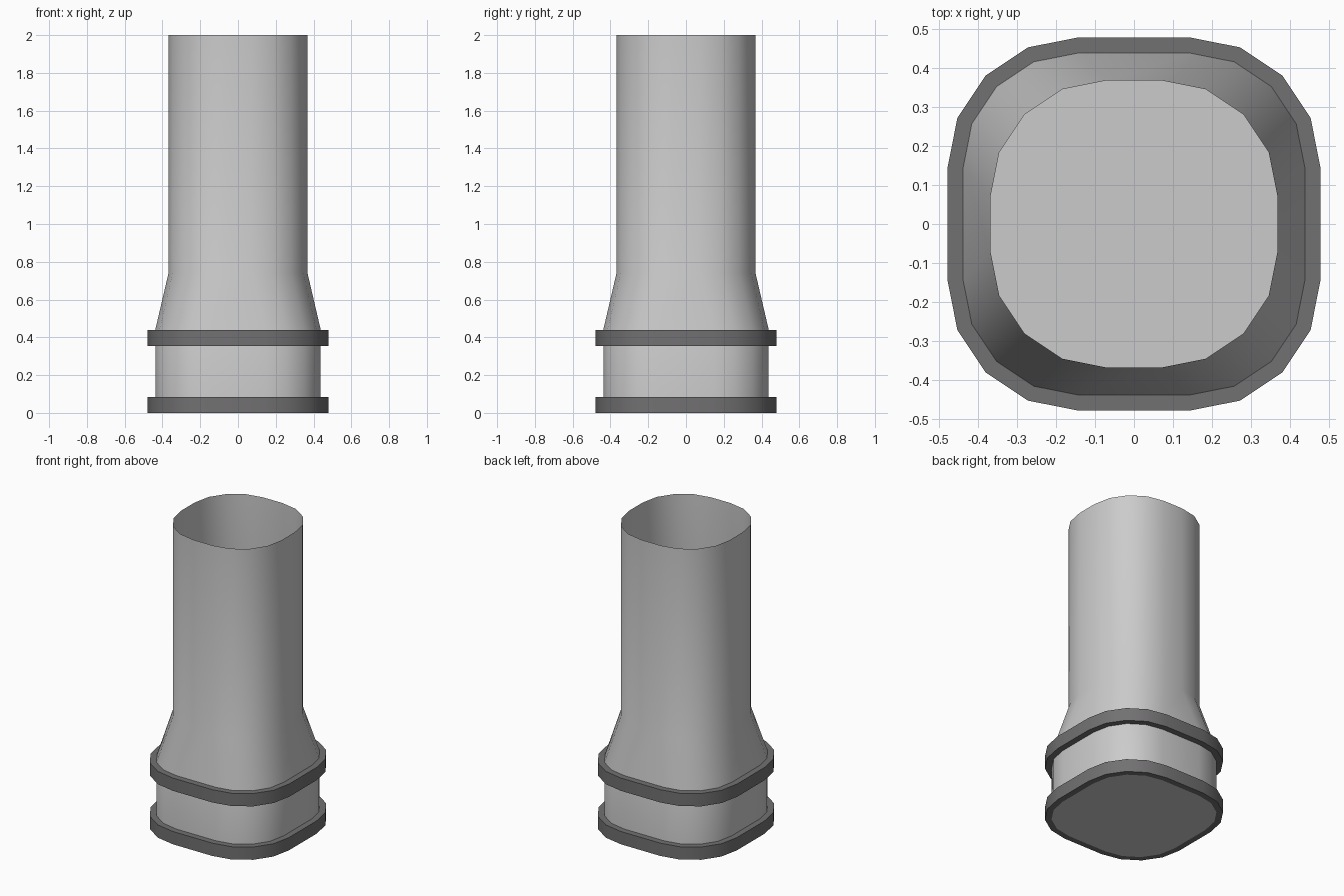
import bpy, math

if "Cube" in bpy.data.objects:
    bpy.data.objects.remove(bpy.data.objects["Cube"])


def loop(centre, radius, z):
    """Rounded-square outline: corner arcs of four segments, 20 points."""
    pts = []
    for q in range(4):
        a0 = q * math.pi / 2
        cx = centre * math.sqrt(2) * math.cos(a0 + math.pi / 4)
        cy = centre * math.sqrt(2) * math.sin(a0 + math.pi / 4)
        for i in range(5):
            a = a0 + i * math.pi / 8
            pts.append((cx + radius * math.cos(a), cy + radius * math.sin(a), z))
    return pts


def skin(name, sections, closed=False, floor=False, mat=None):
    """Join stacked outlines (centre, radius, z) into a smooth skin."""
    n, verts, faces = 20, [], []
    for s in sections:
        verts += loop(*s)
    m = len(sections)
    for k in range(m if closed else m - 1):
        a, b = k * n, (k + 1) % m * n
        for i in range(n):
            j = (i + 1) % n
            faces.append((a + i, a + j, b + j, b + i))
    if floor:
        faces.append(tuple(reversed(range(n))))
    me = bpy.data.meshes.new(name)
    me.from_pydata(verts, [], faces)
    if mat:
        me.materials.append(mat)
    ob = bpy.data.objects.new(name, me)
    bpy.context.collection.objects.link(ob)
    bpy.ops.object.select_all(action='DESELECT')
    ob.select_set(True)
    bpy.context.view_layer.objects.active = ob
    bpy.ops.object.shade_smooth_by_angle(angle=math.radians(40))
    return ob


dark = bpy.data.materials.new("dark_band")
dark.diffuse_color = (0.17, 0.165, 0.17, 1)
dark.use_nodes = True
dark.node_tree.nodes["Principled BSDF"].inputs["Base Color"].default_value = dark.diffuse_color

# Open-topped tube: wide base, tapered shoulder, slimmer neck
skin("tube", [(0.145, 0.293, 0), (0.145, 0.293, 0.44),
              (0.07, 0.298, 0.74), (0.07, 0.298, 2.0)], floor=True)

# Two dark bands around the base, smooth shaded across their corners
for name, z0, z1 in (("lower_band", 0, 0.085), ("upper_band", 0.355, 0.44)):
    band = skin(name, [(0.145, 0.333, z0), (0.145, 0.333, z1),
                       (0.145, 0.293, z1), (0.145, 0.293, z0)],
                closed=True, mat=dark)
    bpy.ops.object.shade_smooth()
